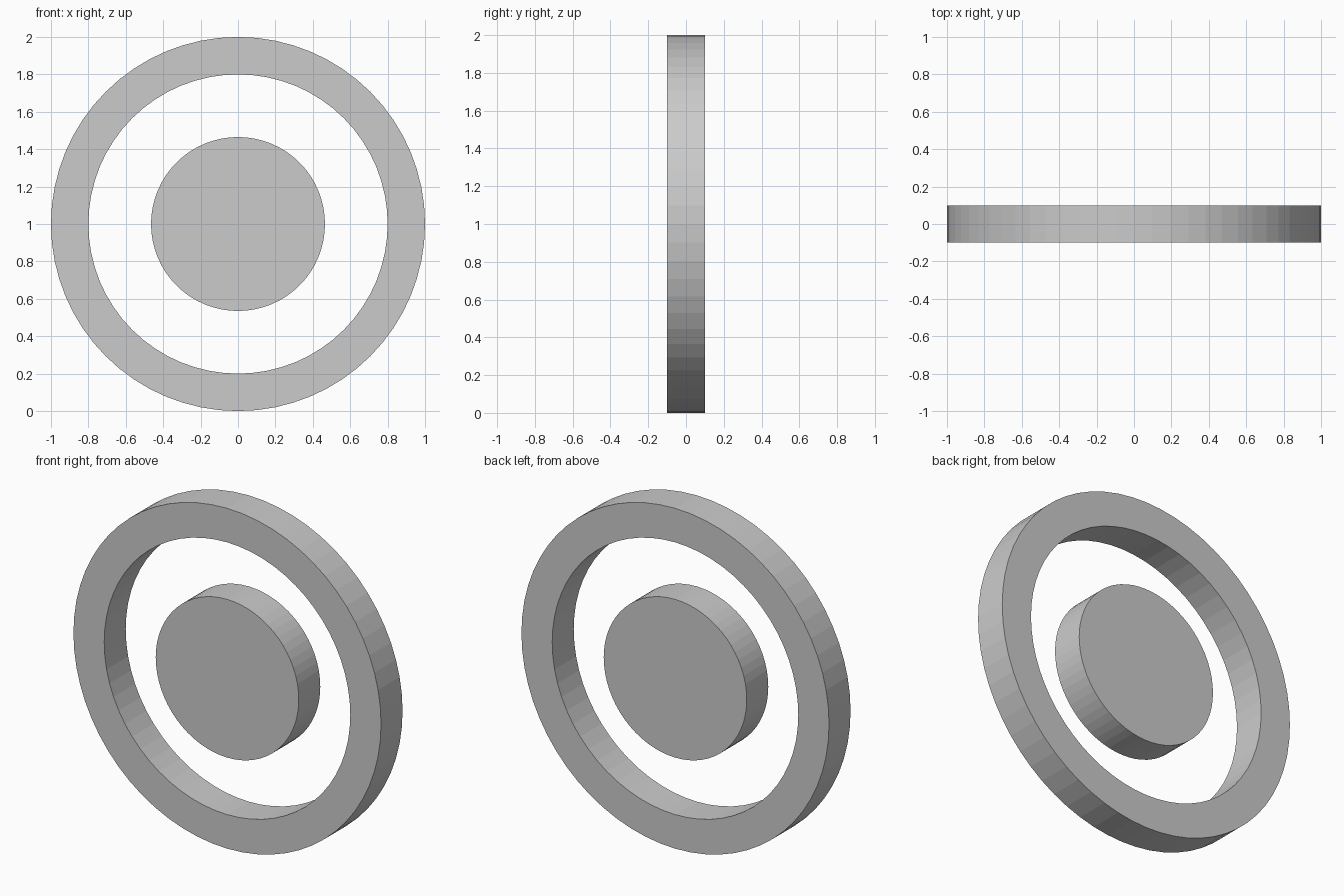
import bpy, bmesh, math
from mathutils import Matrix

if "Cube" in bpy.data.objects:
    bpy.data.objects.remove(bpy.data.objects["Cube"])

SIDES = 64
DEPTH = 0.2
CENTRE = (0, 0, 1)


def make_object(name, bm):
    # Turn the axis from z to y, so the flat face looks to the front
    bmesh.ops.rotate(bm, verts=bm.verts, matrix=Matrix.Rotation(math.radians(90), 3, 'X'))
    bmesh.ops.recalc_face_normals(bm, faces=bm.faces)
    mesh = bpy.data.meshes.new(name)
    bm.to_mesh(mesh)
    bm.free()
    obj = bpy.data.objects.new(name, mesh)
    obj.location = CENTRE
    bpy.context.collection.objects.link(obj)
    return obj


def circle(bm, radius, z):
    step = math.tau / SIDES
    return [bm.verts.new((radius * math.cos(i * step), radius * math.sin(i * step), z))
            for i in range(SIDES)]


# Outer ring: rectangular section swept round, four loops bridged in turn
bm = bmesh.new()
h = DEPTH / 2
loops = [circle(bm, r, z) for r, z in ((1.0, -h), (1.0, h), (0.8, h), (0.8, -h))]
for a, b in zip(loops, loops[1:] + loops[:1]):
    for i in range(SIDES):
        j = (i + 1) % SIDES
        bm.faces.new((a[i], a[j], b[j], b[i]))
make_object("outer_ring", bm)

# Centre disc: capped cylinder
bm = bmesh.new()
low, high = circle(bm, 0.465, -h), circle(bm, 0.465, h)
for i in range(SIDES):
    j = (i + 1) % SIDES
    bm.faces.new((low[i], low[j], high[j], high[i]))
bm.faces.new(low[::-1])
bm.faces.new(high)
make_object("centre_disc", bm)
